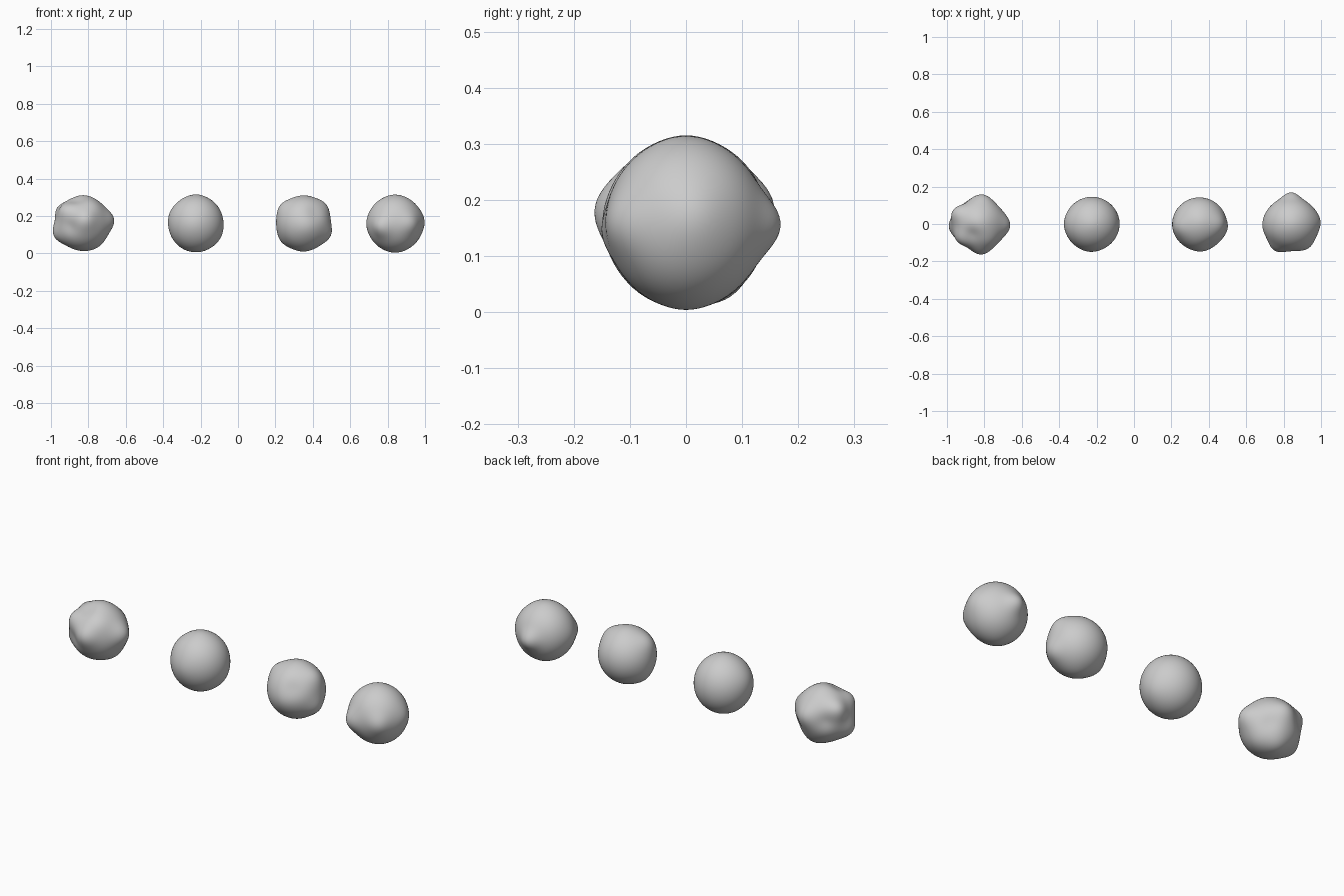
import bpy, bmesh, math
from mathutils import Vector


def pebble(name, centre, radii, bumps):
    """Smooth ball pushed out (or in) around given directions: (direction, height, sharpness)."""
    bm = bmesh.new()
    bmesh.ops.create_icosphere(bm, subdivisions=5, radius=1)
    bumps = [(Vector(d).normalized(), h, k) for d, h, k in bumps]
    for v in bm.verts:
        n = v.co.normalized()
        push = sum(h * math.exp(k * (n.dot(d) - 1)) for d, h, k in bumps)
        v.co = Vector(n[i] * radii[i] for i in range(3)) + n * push + Vector(centre)
    mesh = bpy.data.meshes.new(name)
    bm.to_mesh(mesh)
    bm.free()
    mesh.shade_smooth()
    ob = bpy.data.objects.new(name, mesh)
    bpy.context.collection.objects.link(ob)


# Roughest stone, far left
pebble("lumpy_stone", (-0.83, 0, 0.16), (0.145, 0.143, 0.145), [
    ((1, -0.05, 0.12), 0.024, 14),
    ((-1, -0.1, -0.42), 0.024, 14),
    ((-0.85, 0.45, 0.5), 0.026, 16),
    ((-0.72, -0.6, 0.55), 0.018, 16),
    ((0.1, -1, 0.15), 0.022, 14),
    ((0.15, 1, 0.2), 0.018, 14),
    ((0, 0.1, 1), 0.007, 10),
    ((0.55, 0.1, -0.75), 0.006, 14),
    ((0.1, 0.5, -0.9), 0.010, 14),
    ((0.4, -0.65, 0.6), 0.008, 14),
    ((-0.25, -0.4, 0.85), -0.012, 18),
    ((-0.55, 0.75, 0.1), -0.012, 18),
    ((-0.5, -0.85, -0.1), -0.012, 18),
    ((0.6, 0.7, -0.3), -0.010, 18),
])

# Nearly round stone
pebble("round_stone", (-0.225, 0, 0.159), (0.147, 0.145, 0.153), [
    ((0.85, 0.1, -0.45), 0.004, 12),
    ((-0.9, 0, 0.3), 0.004, 12),
    ((-0.1, -1, 0), 0.004, 12),
    ((0, 0, 1), 0.003, 20),
])

# Faceted stone
pebble("faceted_stone", (0.35, 0, 0.16), (0.145, 0.142, 0.146), [
    ((0.92, -0.15, -0.42), 0.016, 16),
    ((-0.8, -0.1, 0.62), 0.013, 14),
    ((0.76, 0, 0.65), 0.013, 14),
    ((-0.74, 0.1, -0.6), 0.009, 14),
    ((0.05, 0.1, 1), 0.004, 12),
    ((0, 0, -1), 0.004, 12),
    ((0.1, -0.95, -0.1), 0.006, 12),
    ((0.4, -0.8, 0.4), -0.008, 16),
])

# Stone with a pointed back, far right
pebble("pointed_stone", (0.84, 0, 0.159), (0.150, 0.142, 0.152), [
    ((0, 1, -0.02), 0.027, 20),
    ((-0.5, -0.86, -0.1), 0.024, 16),
    ((0.55, -0.83, 0), 0.015, 16),
    ((1, 0.1, 0.1), 0.008, 14),
    ((-1, -0.1, 0), 0.004, 14),
    ((0, 0, 1), 0.003, 14),
    ((0, 0, -1), 0.003, 14),
])
